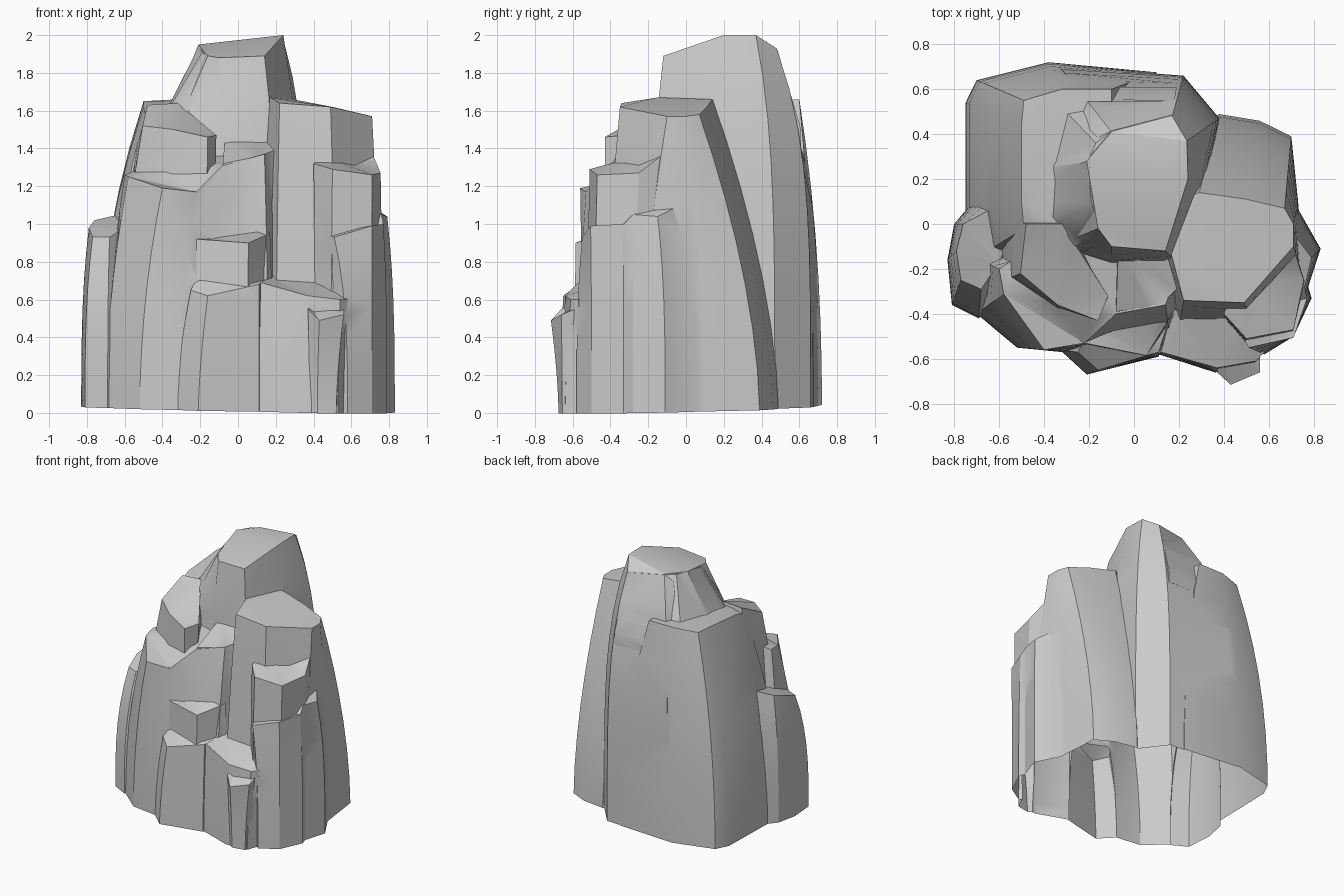
import bpy, bmesh

parts = []


def column(name, base, top, power=1.6, steps=7, foot=0.0):
    """Loft from a flat outline at height foot to a sloping top outline, bulging by power."""
    bm = bmesh.new()
    rings = [[bm.verts.new((x, y, foot - 0.1)) for x, y in base]]
    for s in range(steps + 1):
        t = s / steps
        k = t ** power
        rings.append([bm.verts.new((bx + (tx - bx) * k, by + (ty - by) * k, foot + (tz - foot) * t))
                      for (bx, by), (tx, ty, tz) in zip(base, top)])
    n = len(base)
    for a, b in zip(rings, rings[1:]):
        for i in range(n):
            j = (i + 1) % n
            bm.faces.new((a[i], a[j], b[j], b[i]))
    caps = [bm.faces.new(rings[0][::-1]), bm.faces.new(rings[-1])]
    bmesh.ops.triangulate(bm, faces=caps)
    bmesh.ops.recalc_face_normals(bm, faces=bm.faces)
    me = bpy.data.meshes.new(name)
    bm.to_mesh(me)
    bm.free()
    ob = bpy.data.objects.new(name, me)
    bpy.context.collection.objects.link(ob)
    parts.append(ob)


# Tall peak with the back wall
column("rock",
       [(-.44, .2), (-.40, -.12), (-.10, -.20), (.20, -.18), (.33, .15), (.38, .47), (.22, .66), (-.33, .70)],
       [(-.21, .28, 1.95), (-.16, -.02, 1.89), (-.10, -.10, 1.88), (.14, -.12, 1.89),
        (.24, .20, 2.0), (.235, .37, 2.0), (.17, .48, 1.93), (-.10, .41, 1.95)], 4, 9)

# Sloping skirt on the left and back of the peak
column("peak_skirt",
       [(-.43, .24), (-.43, .0), (-.30, -.12), (-.1, -.12), (.1, .1), (.19, .61), (-.08, .61), (-.36, .56)],
       [(-.205, .28, 1.945), (-.19, .10, 1.91), (-.15, -.03, 1.87), (-.1, -.08, 1.87), (.1, .1, 1.9),
        (.17, .485, 1.92), (-.10, .415, 1.945), (-.17, .36, 1.945)], 1, 1, 1.5)

# Back left slab
column("back_left_slab",
       [(-.75, .05), (-.75, .54), (-.70, .64), (-.38, .72), (.1, .675), (.1, 0), (-.4, -.3), (-.70, -.15)],
       [(-.50, .10, 1.62), (-.50, .45, 1.65), (-.49, .55, 1.65), (-.32, .60, 1.66),
        (-.1, .60, 1.66), (-.1, .1, 1.64), (-.36, -.03, 1.61), (-.49, -.02, 1.58)], 2.2)

# Right shoulder
column("right_shoulder",
       [(.1, -.2), (.2, -.45), (.52, -.44), (.76, -.25), (.73, .1), (.70, .39), (.56, .46), (.38, .49), (.1, .3)],
       [(.17, -.15, 1.67), (.22, -.34, 1.64), (.49, -.35, 1.62), (.71, -.10, 1.57), (.71, .0, 1.57),
        (.67, .07, 1.58), (.5, .11, 1.62), (.29, .14, 1.66), (.1, .05, 1.66)], 1.7)

# Right front pillar and lower right buttress
column("right_pillar",
       [(.42, -.2), (.41, -.43), (.49, -.53), (.705, -.49), (.77, -.28), (.72, -.05)],
       [(.45, -.25, 1.36), (.40, -.40, 1.32), (.50, -.51, 1.29), (.71, -.47, 1.26),
        (.755, -.25, 1.27), (.70, -.08, 1.40)], 1.5)
column("right_foot",
       [(.40, -.44), (.58, -.58), (.71, -.50), (.79, -.33), (.775, -.28), (.83, -.11), (.70, .12), (.55, .1)],
       [(.44, -.42, .95), (.51, -.55, .93), (.71, -.505, .99), (.77, -.33, 1.0),
        (.76, -.28, 1.05), (.79, -.15, 1.04), (.70, -.03, 1.1), (.55, 0, 1.1)], 3)

# Front left mass and its upper block
column("front_left_mass",
       [(-.70, -.15), (-.70, -.40), (-.52, -.55), (-.32, -.57), (-.1, -.55), (.16, -.50), (.25, -.2), (-.3, 0)],
       [(-.60, -.20, 1.26), (-.58, -.31, 1.25), (-.40, -.56, 1.19), (-.22, -.53, 1.17),
        (-.08, -.40, 1.31), (.14, -.36, 1.37), (.2, -.2, 1.38), (-.3, 0, 1.38)], 2)
column("upper_left_block",
       [(-.64, .05), (-.60, -.26), (-.34, -.39), (-.17, -.42), (-.12, -.35), (-.3, .1)],
       [(-.48, .0, 1.63), (-.505, -.22, 1.52), (-.34, -.36, 1.50), (-.16, -.43, 1.46),
        (-.115, -.32, 1.47), (-.32, .0, 1.64)], 3)
column("centre_ledge",
       [(-.12, -.1), (-.1, -.42), (.12, -.42), (.20, -.3), (.18, -.05)],
       [(-.07, -.12, 1.45), (-.08, -.39, 1.32), (.12, -.36, 1.36), (.19, -.29, 1.39), (.16, -.10, 1.45)])

# Left foot
column("left_foot",
       [(-.70, .12), (-.80, .0), (-.83, -.16), (-.81, -.36), (-.69, -.42), (-.55, -.3), (-.55, .1)],
       [(-.63, .07, 1.05), (-.76, .0, 1.02), (-.79, -.12, .98), (-.77, -.25, .93),
        (-.68, -.29, .93), (-.60, -.17, .98), (-.5, .06, 1.06)], 3)

# Low front steps
column("middle_step",
       [(-.22, -.4), (-.22, -.54), (.05, -.59), (.19, -.42), (.1, -.35)],
       [(-.22, -.45, .93), (-.22, -.53, .92), (.055, -.585, .90), (.17, -.40, .95), (.13, -.36, .99)])
column("front_step_left",
       [(-.32, -.45), (-.33, -.56), (-.21, -.67), (.11, -.59), (.18, -.4)],
       [(-.21, -.50, .73), (-.25, -.57, .65), (-.16, -.65, .62), (.11, -.57, .68), (.17, -.38, .72)])
column("front_step_right",
       [(.14, -.35), (.11, -.58), (.36, -.66), (.53, -.64), (.56, -.56), (.56, -.40)],
       [(.17, -.38, .72), (.12, -.57, .69), (.37, -.64, .62), (.54, -.61, .60), (.58, -.57, .60), (.50, -.40, .69)])
column("front_stub",
       [(.37, -.5), (.38, -.65), (.42, -.675), (.52, -.655), (.54, -.5)],
       [(.38, -.56, .58), (.37, -.66, .55), (.43, -.715, .49), (.56, -.66, .52), (.56, -.56, .56)])

# Fuse everything into one rock
rock = parts[0]
bpy.context.view_layer.objects.active = rock
rock.select_set(True)
for p in parts[1:]:
    m = rock.modifiers.new("union", 'BOOLEAN')
    m.operation = 'UNION'
    m.solver = 'EXACT'
    m.object = p
    bpy.ops.object.modifier_apply(modifier=m.name)
    bpy.data.objects.remove(p)

# Open the underside just above ground level at the front rim
bm = bmesh.new()
bm.from_mesh(rock.data)
bmesh.ops.bisect_plane(bm, geom=bm.verts[:] + bm.edges[:] + bm.faces[:],
                       plane_co=(0, 0, 0.02), plane_no=(0.02, -0.02, 1), clear_inner=True)
bm.to_mesh(rock.data)
bm.free()
bpy.ops.object.shade_smooth_by_angle(angle=0.5)
